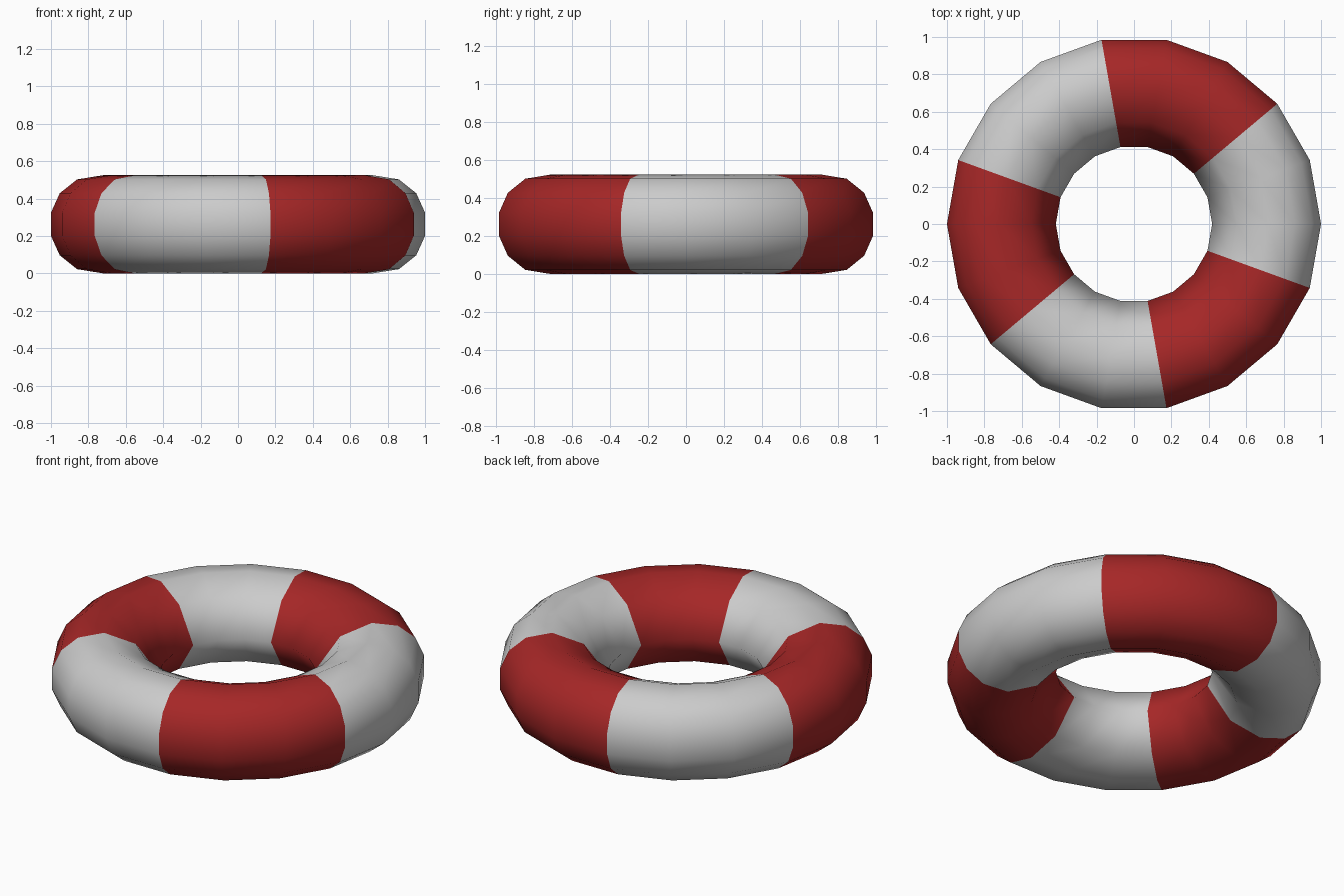
import bpy, bmesh
from math import sin, cos, radians

if "Cube" in bpy.data.objects:
    bpy.data.objects.remove(bpy.data.objects["Cube"])

SEGMENTS = 18
MID_Z = 0.2625

# Cross-section (radius, height from the middle): rounder outside, coarser inside
upper = [(1.0, 0.062), (0.953, 0.166), (0.86, 0.24), (0.72, 0.2625), (0.55, 0.19)]
profile = upper + [(0.418, 0.0)] + [(r, -z) for r, z in reversed(upper)]


def material(name, colour):
    mat = bpy.data.materials.new(name)
    mat.diffuse_color = (*colour, 1)
    mat.use_nodes = True
    mat.node_tree.nodes["Principled BSDF"].inputs["Base Color"].default_value = mat.diffuse_color
    return mat


# Sweep the section around the vertical axis
bm = bmesh.new()
rings = []
for i in range(SEGMENTS):
    a = radians(360 / SEGMENTS * i)
    rings.append([bm.verts.new((r * cos(a), r * sin(a), z + MID_Z)) for r, z in profile])

n = len(profile)
for i in range(SEGMENTS):
    ring, following = rings[i], rings[(i + 1) % SEGMENTS]
    # Alternating bands of three segments, first boundary at 40 degrees
    band = ((i - 2) % SEGMENTS) // 3
    for j in range(n):
        k = (j + 1) % n
        face = bm.faces.new((ring[j], following[j], following[k], ring[k]))
        face.material_index = 1 if band % 2 == 0 else 0
        face.smooth = True
bmesh.ops.recalc_face_normals(bm, faces=bm.faces)

# Striped float ring
mesh = bpy.data.meshes.new("float_ring")
bm.to_mesh(mesh)
bm.free()
mesh.materials.append(material("white", (0.8, 0.8, 0.8)))
mesh.materials.append(material("red", (0.38, 0.02, 0.02)))
float_ring = bpy.data.objects.new("float_ring", mesh)
bpy.context.collection.objects.link(float_ring)
